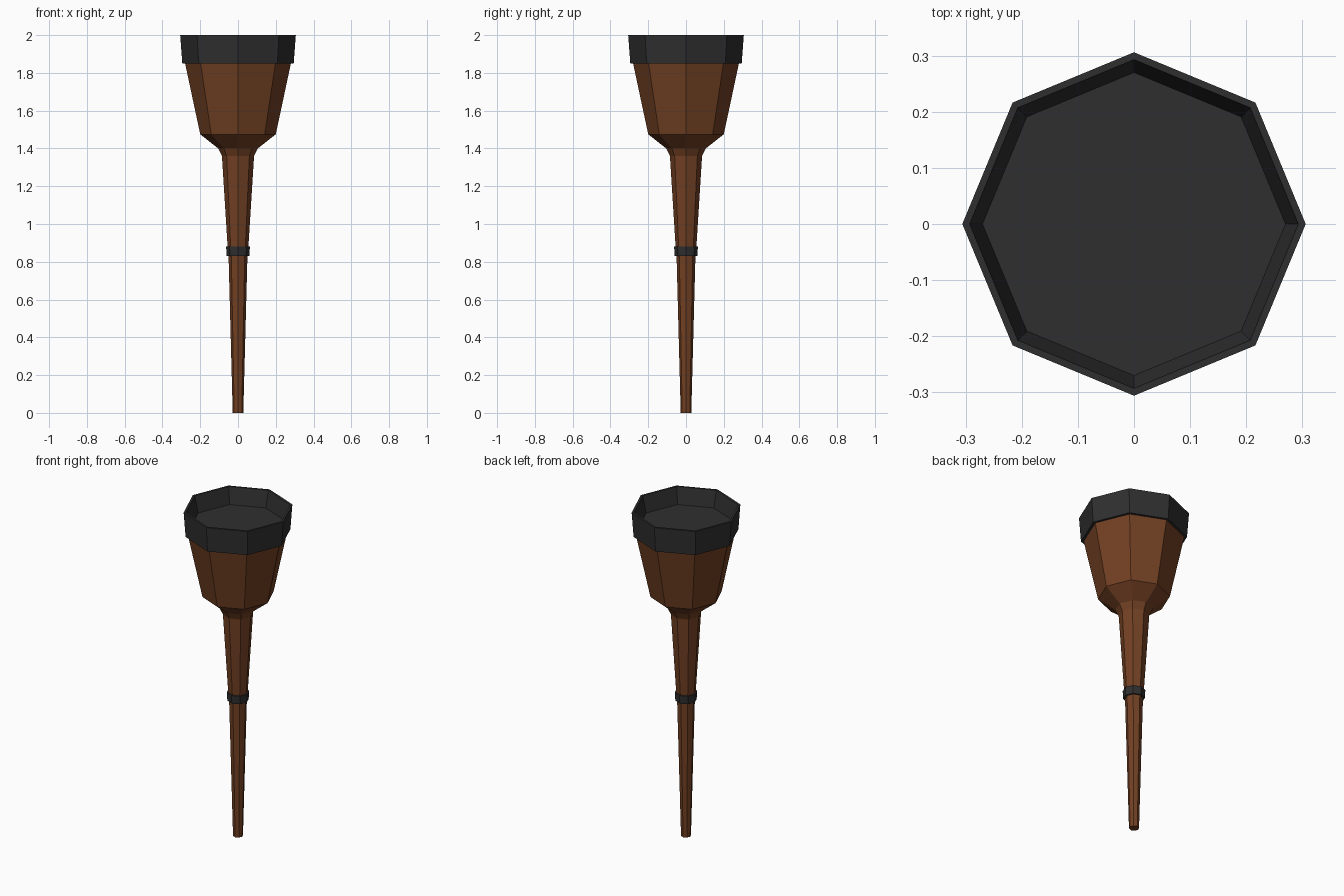
import bpy, bmesh
from math import cos, sin, pi

if "Cube" in bpy.data.objects:
    bpy.data.objects.remove(bpy.data.objects["Cube"])

SIDES = 8


def material(name, rgb):
    m = bpy.data.materials.new(name)
    m.diffuse_color = (*rgb, 1)
    m.use_nodes = True
    m.node_tree.nodes["Principled BSDF"].inputs["Base Color"].default_value = m.diffuse_color
    return m


def lathe(name, profile, mat, closed=False):
    """Flat eight-sided lathe of (radius, z) points; closed = ring, else capped ends."""
    bm = bmesh.new()
    rings = [[bm.verts.new((r * cos(2 * pi * i / SIDES), r * sin(2 * pi * i / SIDES), z))
              for i in range(SIDES)] for r, z in profile]
    pairs = list(zip(rings, rings[1:]))
    if closed:
        pairs.append((rings[-1], rings[0]))
    else:
        bm.faces.new(rings[0][::-1])
        bm.faces.new(rings[-1])
    for a, b in pairs:
        for i in range(SIDES):
            j = (i + 1) % SIDES
            bm.faces.new((a[i], a[j], b[j], b[i]))
    bmesh.ops.recalc_face_normals(bm, faces=bm.faces)
    mesh = bpy.data.meshes.new(name)
    bm.to_mesh(mesh)
    bm.free()
    mesh.materials.append(mat)
    ob = bpy.data.objects.new(name, mesh)
    bpy.context.collection.objects.link(ob)
    return ob


wood = material("wood", (0.17, 0.052, 0.017))
iron = material("iron", (0.028, 0.028, 0.028))

# Tapered handle flaring into the bowl
lathe("wooden_body", [(0.028, 0), (0.05, 0.83), (0.055, 0.88), (0.085, 1.36),
                      (0.105, 1.4), (0.2, 1.475), (0.28, 1.85)], wood)

# Rim cup with recessed floor
lathe("rim_cup", [(0.278, 1.85), (0.295, 1.85), (0.306, 2.0), (0.293, 2.0),
                  (0.27, 1.9)], iron)

# Band around the handle
lathe("handle_band", [(0.05, 0.83), (0.06, 0.83), (0.063, 0.88), (0.055, 0.88)],
      iron, closed=True)
